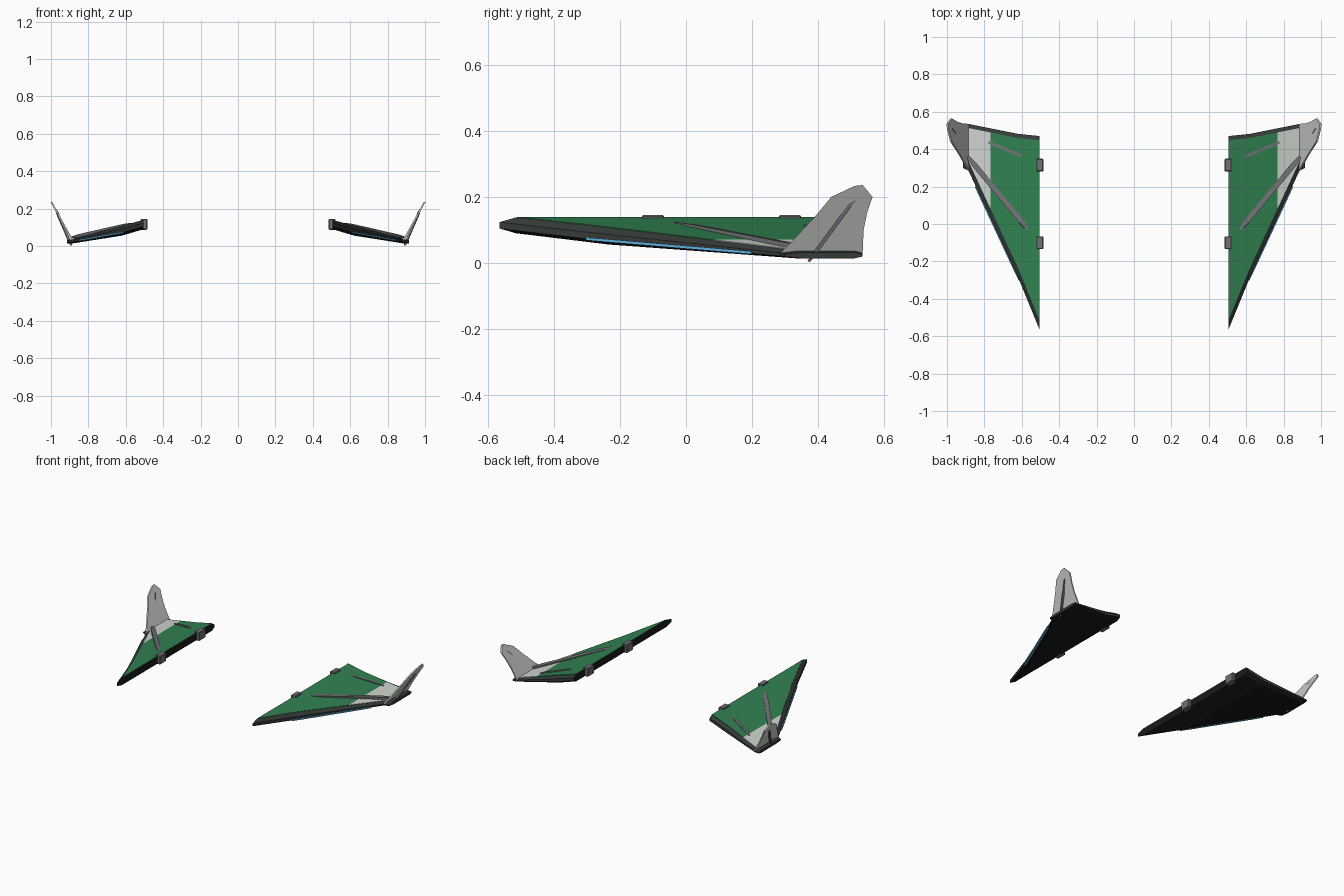
import bpy, bmesh
from mathutils import Vector

if "Cube" in bpy.data.objects:
    bpy.data.objects.remove(bpy.data.objects["Cube"])


def material(name, rgb):
    m = bpy.data.materials.new(name)
    m.diffuse_color = (*rgb, 1)
    m.use_nodes = True
    m.node_tree.nodes["Principled BSDF"].inputs["Base Color"].default_value = m.diffuse_color
    return m


GREEN = material("green", (0.03, 0.22, 0.08))
WHITE = material("off_white", (0.62, 0.65, 0.61))
TRIM = material("dark_trim", (0.035, 0.042, 0.039))
BLACK = material("black", (0.009, 0.01, 0.011))
STEEL = material("steel", (0.16, 0.16, 0.18))
BLUE = material("blue_glow", (0.12, 0.45, 0.75))


def finish(name, bm, *mats, bevel=0):
    """Make an object of the right-hand part and mirror it to the left."""
    bmesh.ops.recalc_face_normals(bm, faces=bm.faces)
    me = bpy.data.meshes.new(name)
    bm.to_mesh(me)
    bm.free()
    for m in mats:
        me.materials.append(m)
    ob = bpy.data.objects.new(name, me)
    bpy.context.collection.objects.link(ob)
    if bevel:
        b = ob.modifiers.new("bevel", 'BEVEL')
        b.width, b.segments = bevel, 1
    mirror = ob.modifiers.new("mirror", 'MIRROR')
    mirror.use_mirror_merge = False
    return ob


def loft(rings):
    """Skin equal-length rings of points and cap both ends."""
    bm = bmesh.new()
    vs = [[bm.verts.new(p) for p in r] for r in rings]
    n = len(vs[0])
    for a, b in zip(vs, vs[1:]):
        for i in range(n):
            bm.faces.new((a[i], a[(i + 1) % n], b[(i + 1) % n], b[i]))
    bm.faces.new(vs[0])
    bm.faces.new(vs[-1])
    return bm


# wing stations: x, front y, back y, top z, bottom z
STATIONS = [(0.505, -0.565, 0.47, 0.138, 0.090),
            (0.62, -0.285, 0.482, 0.107, 0.056),
            (0.885, 0.285, 0.535, 0.038, 0.014),
            (0.915, 0.300, 0.535, 0.032, 0.014)]


def station(x):
    for a, b in zip(STATIONS, STATIONS[1:]):
        if x <= b[0]:
            t = (x - a[0]) / (b[0] - a[0])
            return [p + (q - p) * t for p, q in zip(a, b)]
    return STATIONS[-1]


def wing_ring(s):
    x, f, b, zt, zb = s
    d = (zt - zb) * 0.3
    return [(x, f + 0.05, zt), (x, f, zt - d), (x, f, zb + d), (x, f + 0.05, zb),
            (x, b - 0.025, zb), (x, b, zb + d), (x, b, zt - d), (x, b - 0.025, zt)]


# wing body with black underside
bm = loft([wing_ring(s) for s in STATIONS])
bm.normal_update()
bmesh.ops.recalc_face_normals(bm, faces=bm.faces)
for face in bm.faces:
    if face.normal.z < -0.7 or face.normal.x < -0.7:
        face.material_index = 1
finish("wing_body", bm, TRIM, BLACK)


# coloured skin panels on the top
def panel(name, xs, mat):
    rings = []
    for x in xs:
        _, f, b, zt, _ = station(x)
        f, b = f + 0.05, b - 0.022
        rings.append([(x, f, zt - 0.006), (x, b, zt - 0.006),
                      (x, b, zt + 0.002), (x, f, zt + 0.002)])
    finish(name, loft(rings), mat)


panel("inner_panel", (0.506, 0.62, 0.767), GREEN)
panel("outer_panel", (0.767, 0.885), WHITE)

# upright fin leaning outwards at the tip
FIN = [(0.285, 0.03), (0.32, 0.065), (0.39, 0.14), (0.44, 0.20), (0.51, 0.233), (0.535, 0.236),
       (0.565, 0.20), (0.548, 0.15), (0.538, 0.10), (0.535, 0.03)]
finish("tip_fin", loft([[(0.880 + off + (z - 0.03) * 0.55, y, z) for y, z in FIN]
                        for off in (0, 0.009)]), WHITE)


# struts: straight bars narrowing at both ends
def bar(name, p, q, width, height, mat, up=(0, 0, 1), taper=0.6):
    p, q = Vector(p), Vector(q)
    along = (q - p).normalized()
    side = along.cross(Vector(up)).normalized()
    top = side.cross(along)
    rings = []
    for t, k in ((0, taper), (0.12, 1), (0.88, 1), (1, taper)):
        c = p.lerp(q, t)
        rings.append([c + side * (width * k * u / 2) + top * (height * k * v / 2)
                      for u, v in ((-1, -1), (1, -1), (1, 1), (-1, 1))])
    finish(name, loft(rings), mat)


bar("long_strut", (0.565, -0.03, 0.120), (0.888, 0.358, 0.046), 0.028, 0.014, STEEL)
bar("short_strut", (0.598, 0.362, 0.112), (0.778, 0.437, 0.066), 0.016, 0.014, STEEL)
bar("fin_strut", (0.892, 0.372, 0.005), (0.974, 0.512, 0.195), 0.012, 0.012, STEEL, up=(1, 0, 0))

# glowing strip along the leading edge
bar("edge_light", (0.612, -0.30, 0.073), (0.846, 0.20, 0.031), 0.012, 0.009, BLUE, taper=0.9)

# hinge blocks on the root edge
for name, y in (("front_clip", -0.10), ("rear_clip", 0.315)):
    bm = bmesh.new()
    bmesh.ops.create_cube(bm, size=1)
    bmesh.ops.scale(bm, vec=(0.037, 0.068, 0.058), verts=bm.verts)
    bmesh.ops.translate(bm, vec=(0.503, y, 0.116), verts=bm.verts)
    finish(name, bm, STEEL, bevel=0.004)
